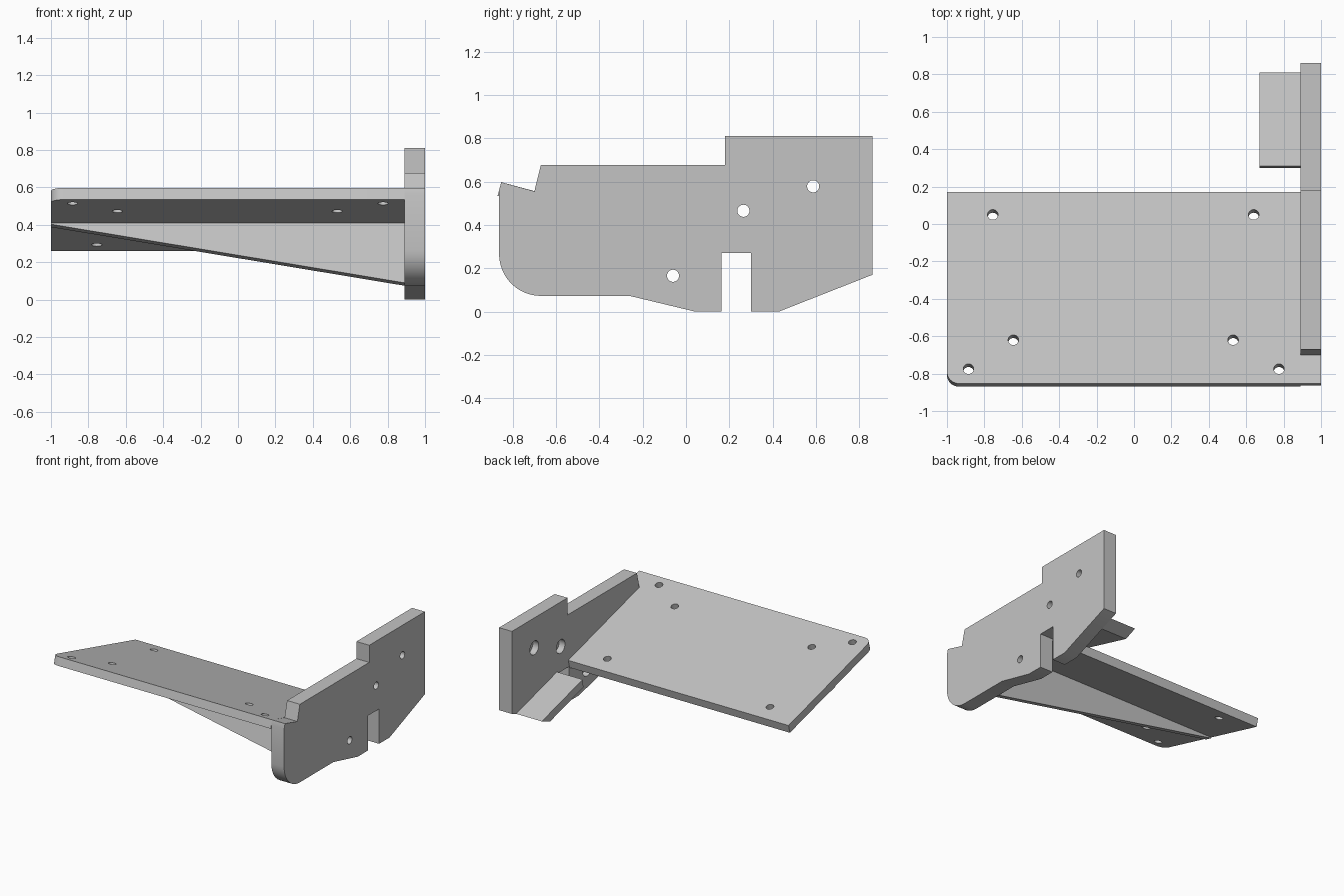
import bpy, bmesh, math
from mathutils import Matrix, Vector

if "Cube" in bpy.data.objects:
    bpy.data.objects.remove(bpy.data.objects["Cube"])

TILT = math.radians(-15)
# Shelf frame: origin on the top front edge, local y runs back and down
SHELF = Matrix.Translation((0, -0.853, 0.597)) @ Matrix.Rotation(TILT, 4, 'X')
COS = math.cos(TILT)

grey = bpy.data.materials.new("light_grey")
grey.diffuse_color = (0.55, 0.55, 0.55, 1)
grey.use_nodes = True
grey.node_tree.nodes["Principled BSDF"].inputs["Base Color"].default_value = grey.diffuse_color


def add_object(name, bm, matrix=Matrix()):
    bmesh.ops.recalc_face_normals(bm, faces=bm.faces)
    bmesh.ops.transform(bm, matrix=matrix, verts=bm.verts)
    mesh = bpy.data.meshes.new(name)
    bm.to_mesh(mesh)
    bm.free()
    mesh.materials.append(grey)
    obj = bpy.data.objects.new(name, mesh)
    bpy.context.collection.objects.link(obj)
    return obj


def prism(name, points, direction, matrix=Matrix()):
    """Extrude a flat outline along a direction."""
    bm = bmesh.new()
    face = bm.faces.new([bm.verts.new(p) for p in points])
    out = bmesh.ops.extrude_face_region(bm, geom=[face])
    verts = [g for g in out["geom"] if isinstance(g, bmesh.types.BMVert)]
    bmesh.ops.translate(bm, verts=verts, vec=Vector(direction))
    return add_object(name, bm, matrix)


def cylinder(radius, depth, matrix):
    bm = bmesh.new()
    bmesh.ops.create_cone(bm, cap_ends=True, segments=32, radius1=radius,
                          radius2=radius, depth=depth)
    return add_object("hole_cutter", bm, matrix)


def drill(obj, cutters):
    """Cut the holes, keep the result and remove the cutters."""
    for c in cutters:
        m = obj.modifiers.new("hole", 'BOOLEAN')
        m.operation, m.solver, m.object = 'DIFFERENCE', 'EXACT', c
    bpy.context.view_layer.update()
    deps = bpy.context.evaluated_depsgraph_get()
    mesh = bpy.data.meshes.new_from_object(obj.evaluated_get(deps))
    obj.modifiers.clear()
    obj.data = mesh
    for c in cutters:
        bpy.data.objects.remove(c)


def arc(cx, cy, r, a0, a1, n=12):
    return [(cx + r * math.cos(math.radians(a0 + (a1 - a0) * i / n)),
             cy + r * math.sin(math.radians(a0 + (a1 - a0) * i / n)))
            for i in range(n + 1)]


# Tilted shelf with one rounded front corner
length, thick = 1.025 / COS, 0.065
outline = arc(-0.935, 0.065, 0.065, 180, 270) + [(0.89, 0), (0.89, length), (-1, length)]
shelf = prism("shelf", [(x, y, 0) for x, y in outline], (0, 0, -thick), SHELF)

# Shelf mounting holes, square to the shelf
holes = [(-0.755, 0.05), (0.64, 0.05), (-0.645, -0.62), (0.53, -0.62),
         (-0.885, -0.775), (0.775, -0.775)]
drill(shelf, [cylinder(0.028, 0.3, SHELF @ Matrix.Translation((x, (y + 0.853) / COS, 0)))
              for x, y in holes])

# Upright side plate with notch, slot and rounded lower front corner
profile = [(-0.853, 0.597), (-0.70, 0.555), (-0.67, 0.677), (0.18, 0.677),
           (0.18, 0.81), (0.862, 0.81), (0.862, 0.17), (0.43, 0), (0.30, 0),
           (0.30, 0.27), (0.165, 0.27), (0.165, 0), (0.04, 0), (-0.26, 0.072)]
profile += arc(-0.67, 0.265, 0.193, 270, 180) + [(-0.863, 0.56)]
plate = prism("side_plate", [(0.89, y, z) for y, z in profile], (0.11, 0, 0))

# Counterbored bolt holes, wide on the inner side
cutters = []
for y, z in [(-0.06, 0.165), (0.265, 0.465), (0.587, 0.578)]:
    for x, r, d in [(0.95, 0.028, 0.3), (0.88, 0.053, 0.12)]:
        cutters.append(cylinder(r, d, Matrix.Translation((x, y, z))
                                @ Matrix.Rotation(math.pi / 2, 4, 'Y')))
drill(plate, cutters)

# Triangular gusset under the shelf
gusset = prism("gusset", [(-1, 0.486, -thick), (0.89, 0.486, -thick),
                          (0.89, 0.486, -thick - 0.33), (-1, 0.486, -thick - 0.006)],
               (0, 0.06, 0), SHELF)

# Rear tab in the plane of the shelf, trimmed to the sloping plate edge
tab = prism("rear_tab", [(0.67, 0.31, 0.285), (0.67, 0.81, 0.151),
                         (0.67, 0.71, 0.111), (0.67, 0.30, 0.221)], (0.22, 0, 0))

# Smooth the rounds, keep corners sharp
for obj in (shelf, plate, gusset, tab):
    bpy.ops.object.select_all(action='DESELECT')
    obj.select_set(True)
    bpy.context.view_layer.objects.active = obj
    bpy.ops.object.shade_smooth_by_angle(angle=math.radians(25))
